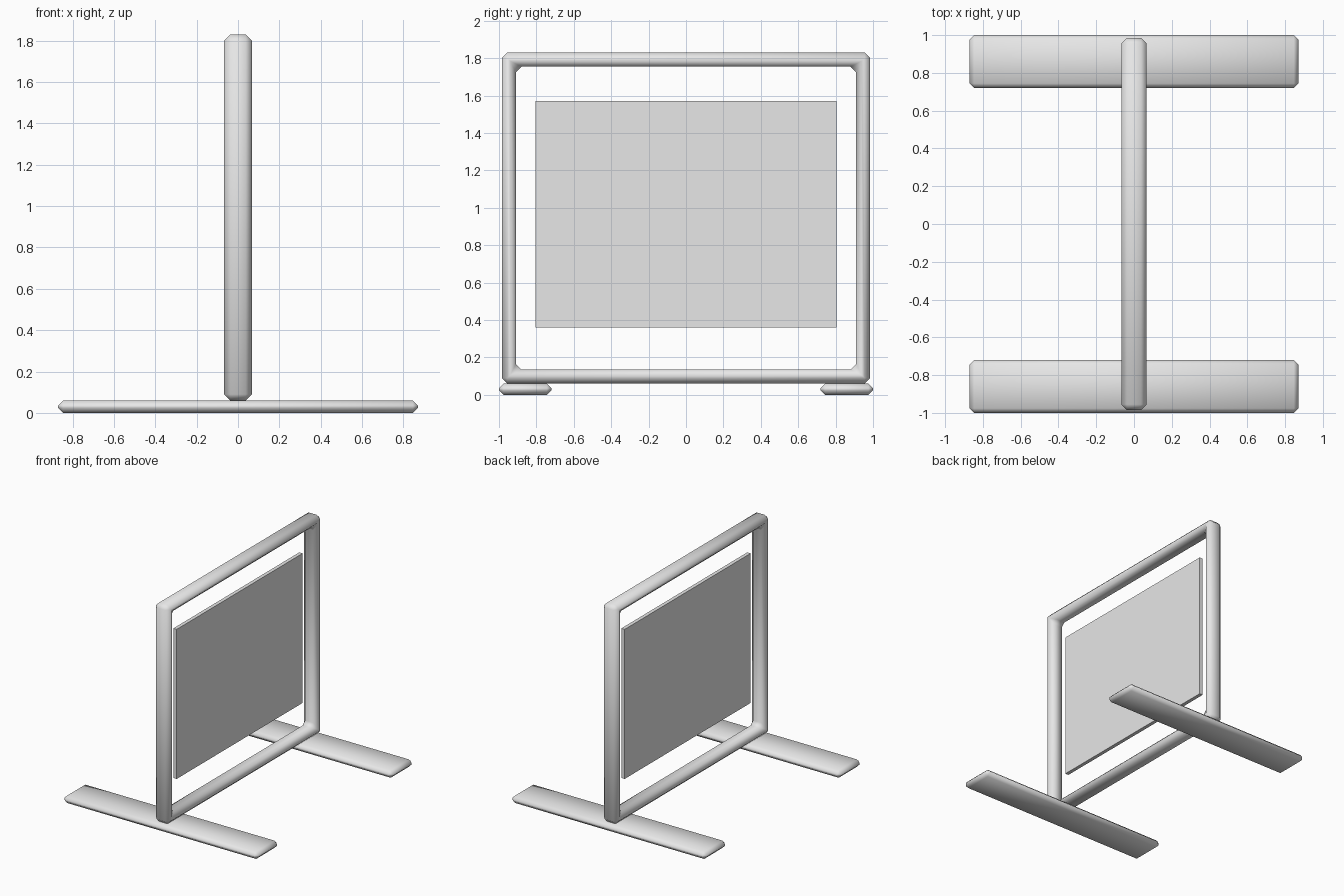
import bpy
import bmesh
import math

if "Cube" in bpy.data.objects:
    bpy.data.objects.remove(bpy.data.objects["Cube"])

grey = bpy.data.materials.new("light grey")
grey.diffuse_color = (0.8, 0.8, 0.8, 1)
grey.use_nodes = True
grey.node_tree.nodes["Principled BSDF"].inputs["Base Color"].default_value = grey.diffuse_color


def finish(bm, name, bevel=0.0):
    """Turn a bmesh into an object with softened, chamfered edges."""
    bmesh.ops.recalc_face_normals(bm, faces=bm.faces)
    mesh = bpy.data.meshes.new(name)
    bm.to_mesh(mesh)
    bm.free()
    mesh.materials.append(grey)
    obj = bpy.data.objects.new(name, mesh)
    bpy.context.collection.objects.link(obj)
    if bevel:
        mod = obj.modifiers.new("chamfer", 'BEVEL')
        mod.width = bevel
        mod.segments = 1
        mod.limit_method = 'ANGLE'
        mod.angle_limit = math.radians(30)
        bpy.context.view_layer.objects.active = obj
        bpy.ops.object.select_all(action='DESELECT')
        obj.select_set(True)
        bpy.ops.object.modifier_apply(modifier=mod.name)
        bpy.ops.object.shade_smooth_by_angle(angle=math.radians(60))
    return obj


def box(name, center, size, bevel=0.0):
    bm = bmesh.new()
    bmesh.ops.create_cube(bm, size=1)
    bmesh.ops.scale(bm, vec=size, verts=bm.verts)
    bmesh.ops.translate(bm, vec=center, verts=bm.verts)
    return finish(bm, name, bevel)


def ring(name, half_x, half_y, z0, z1, bar, bevel):
    """Rectangular frame standing in the y-z plane."""
    bm = bmesh.new()
    loops = []
    for x, inset in ((-half_x, 0), (half_x, 0), (half_x, bar), (-half_x, bar)):
        y, a, b = half_y - inset, z0 + inset, z1 - inset
        loops.append([bm.verts.new((x, *p)) for p in ((-y, a), (y, a), (y, b), (-y, b))])
    for k in range(4):
        p, q = loops[k], loops[(k + 1) % 4]
        for i in range(4):
            j = (i + 1) % 4
            bm.faces.new((p[i], p[j], q[j], q[i]))
    return finish(bm, name, bevel)


# Upright frame
ring("frame", 0.067, 0.985, 0.06, 1.83, 0.075, 0.03)

# Flat panel in the middle of the frame
box("panel", (0, 0, 0.965), (0.03, 1.61, 1.21))

# Two feet lying across the frame
for side, label in ((-1, "front_foot"), (1, "back_foot")):
    box(label, (0, side * 0.86, 0.03), (1.74, 0.28, 0.06), 0.024)
